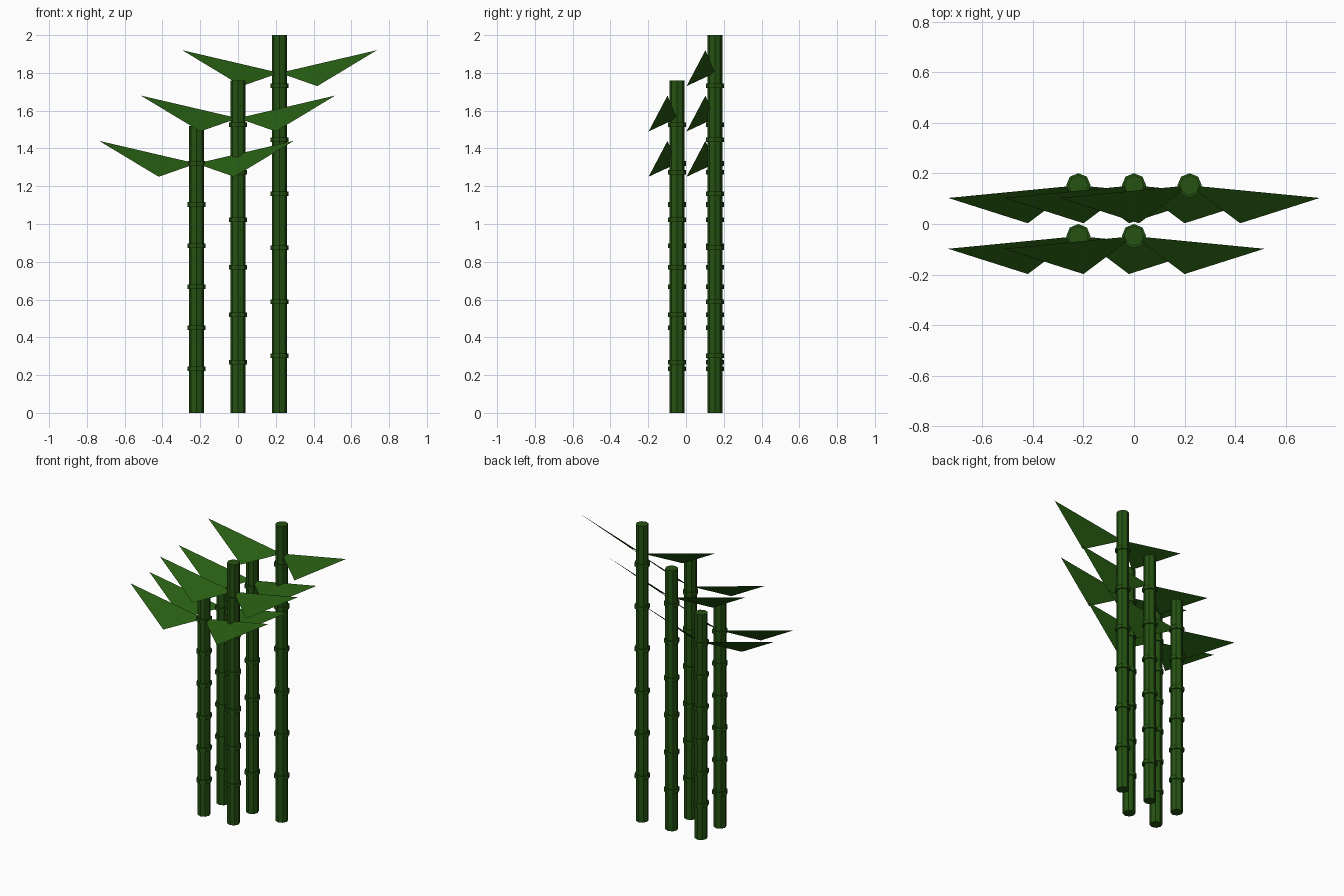
import bpy, bmesh, math

if "Cube" in bpy.data.objects:
    bpy.data.objects.remove(bpy.data.objects["Cube"])

def material(name, rgb):
    m = bpy.data.materials.new(name)
    m.diffuse_color = (*rgb, 1)
    m.use_nodes = True
    m.node_tree.nodes["Principled BSDF"].inputs["Base Color"].default_value = m.diffuse_color
    return m

STALK = material("stalk green", (0.018, 0.085, 0.006))
LEAF = material("leaf green", (0.020, 0.105, 0.006))

def cylinder(name, x, y, z, radius, height):
    bpy.ops.mesh.primitive_cylinder_add(vertices=8, radius=radius, depth=height,
                                        location=(x, y, z))
    ob = bpy.context.object
    ob.name = name
    ob.data.materials.append(STALK)

def leaf(name, x, y, z, side):
    # one flat triangle: root at the stalk, raised tip, drooping front corner
    corners = [(0, 0, 0), (side * 0.2, -0.15, -0.07), (side * 0.515, -0.05, 0.12)]
    if side < 0:
        corners.reverse()
    me = bpy.data.meshes.new(name)
    me.from_pydata(corners, [], [(0, 1, 2)])
    me.materials.append(LEAF)
    ob = bpy.data.objects.new(name, me)
    ob.location = (x, y, z)
    bpy.context.collection.objects.link(ob)

def bamboo(x, y, height):
    # cane, six joint rings, a pair of leaves near the top
    cylinder("cane", x, y, height / 2, 0.04, height)
    for i in range(1, 7):
        cylinder("joint_ring", x, y, height * i / 7 + 0.017, 0.048, 0.025)
    for side in (-1, 1):
        leaf("leaf", x, y, height - 0.2, side)

# back row of three, front row of two
for y, count in ((0.153, 3), (-0.048, 2)):
    for i in range(count):
        bamboo(-0.22 + 0.22 * i, y, 1.52 + 0.24 * i)
